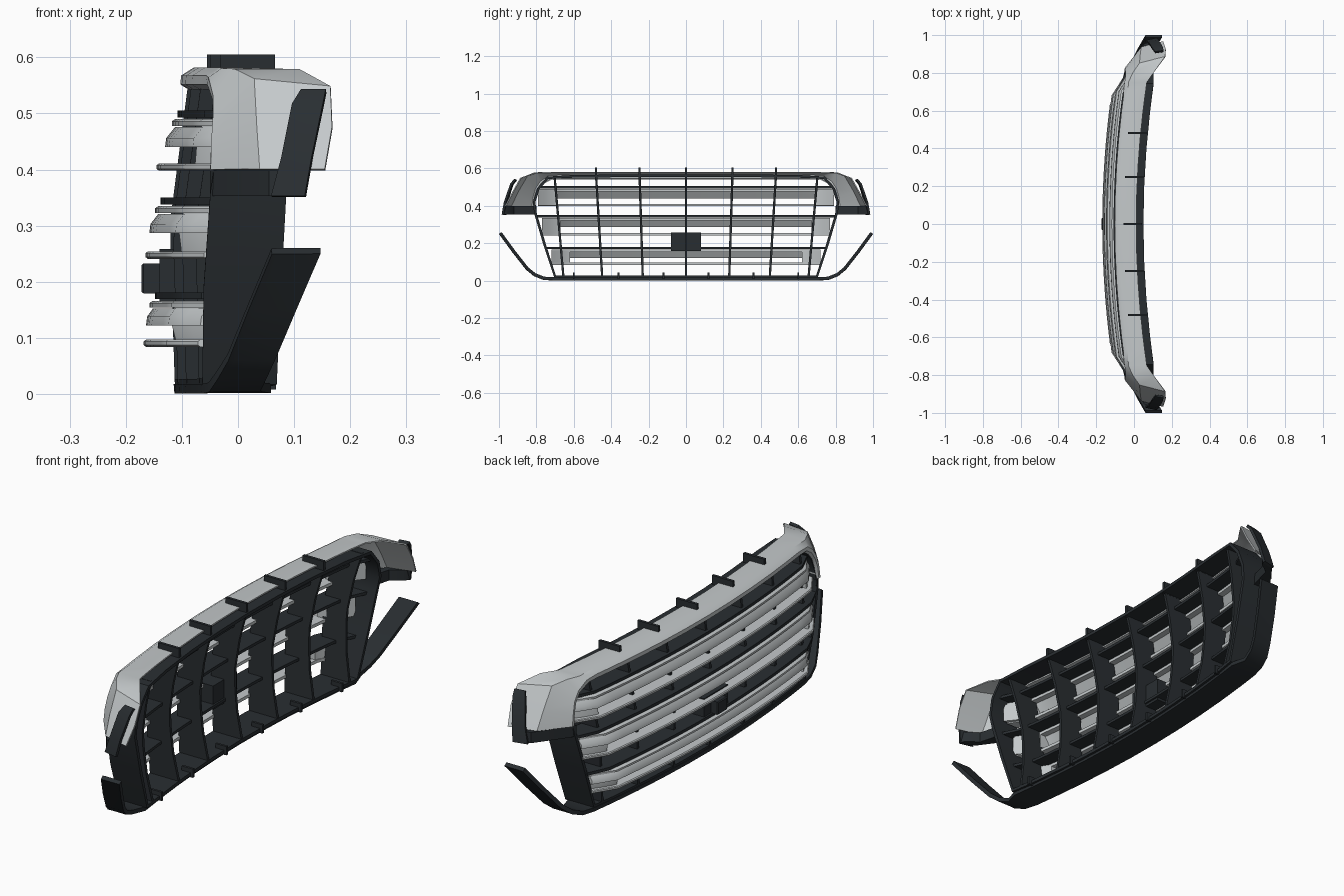
import bpy, bmesh
from mathutils import Vector

if "Cube" in bpy.data.objects:
    bpy.data.objects.remove(bpy.data.objects["Cube"])


def material(name, c):
    m = bpy.data.materials.new(name)
    m.diffuse_color = (*c, 1)
    m.use_nodes = True
    m.node_tree.nodes["Principled BSDF"].inputs["Base Color"].default_value = m.diffuse_color
    return m


CHROME = material("chrome", (0.55, 0.58, 0.59))
DARK = material("dark_plastic", (0.022, 0.027, 0.031))


def interp(t, pts):
    if t <= pts[0][0]:
        return pts[0][1]
    for (a, u), (b, v) in zip(pts, pts[1:]):
        if t <= b:
            return u + (v - u) * (t - a) / (b - a)
    return pts[-1][1]


def bow(y):
    return 0.1 * y * y


def half_width(z):
    return interp(z, [(0.02, 0.70), (0.36, 0.805), (0.42, 0.812), (0.49, 0.79), (0.55, 0.74)])


def flip(p):
    return (p[0], -p[1], p[2])


def symmetric(half):
    # rows listed from the middle outwards -> full width
    return [[flip(p) for p in r] for r in reversed(half[1:])] + half


def sheet(name, rows, mat, thick=0.0, loop=False, tube=False):
    # skin rows of points; tube closes each row into a capped section
    bm = bmesh.new()
    vs = [[bm.verts.new(p) for p in r] for r in rows]
    n = len(rows[0])
    pairs = list(zip(vs, vs[1:])) + ([(vs[-1], vs[0])] if loop else [])
    for a, b in pairs:
        for i in range(n if tube else n - 1):
            j = (i + 1) % n
            bm.faces.new((a[i], a[j], b[j], b[i]))
    if tube:
        bm.faces.new(vs[0])
        bm.faces.new(vs[-1])
    bmesh.ops.recalc_face_normals(bm, faces=bm.faces)
    me = bpy.data.meshes.new(name)
    bm.to_mesh(me)
    bm.free()
    me.materials.append(mat)
    ob = bpy.data.objects.new(name, me)
    bpy.context.collection.objects.link(ob)
    bpy.ops.object.select_all(action='DESELECT')
    ob.select_set(True)
    bpy.context.view_layer.objects.active = ob
    if thick:
        s = ob.modifiers.new("thickness", 'SOLIDIFY')
        s.thickness, s.offset = thick, 0
        bpy.ops.object.modifier_apply(modifier=s.name)
    bpy.ops.object.shade_smooth_by_angle(angle=0.6)
    return ob


def cross_bar(name, section, width, mat, tip=0.0):
    # closed (x, z) section swept across the bowed grille, ends swept back
    knee = width - 0.09
    ys = [knee * i / 8 for i in range(9)] + [width - 0.045, width]
    back = lambda y: bow(y) + max(0, y - knee) * tip
    sheet(name, symmetric([[(x + back(y), y, z) for x, z in section] for y in ys]), mat, tube=True)


def rect(x0, x1, z0, z1):
    return [(x0, z0), (x1, z0), (x1, z1), (x0, z1)]


# Dark surrounding frame
FRONT = [(0, -0.112), (0.3, -0.122), (0.56, -0.088)]
BACK = [(0, 0.02), (0.35, 0.02), (0.56, 0.05)]
edge = [(0, .02), (.2, .02), (.4, .02), (.6, .02), (.70, .022), (.755, .19), (.805, .36), (.812, .42),
        (.79, .49), (.74, .55), (.6, .558), (.4, .56), (.2, .56), (0, .56)]
edge += [(-y, z) for y, z in reversed(edge[1:-1])]
sheet("outer_frame", [[(interp(z, FRONT) + bow(y), y, z), (interp(z, BACK) + bow(y), y, z)]
                      for y, z in edge], DARK, 0.014, loop=True)

# Vertical ribs, splayed outwards towards the top, with tabs above the frame
RIB_BACK = [(0.02, 0.02), (0.15, -0.005), (0.3, -0.015), (0.45, 0.01), (0.56, 0.04)]
for y0 in (-0.68, -0.465, -0.24, 0, 0.24, 0.465, 0.68):
    rows = []
    for i in range(10):
        z = 0.02 + 0.06 * i
        y = y0 * (1 + (z - 0.3) * 0.13)
        rows.append([(interp(z, FRONT) + bow(y), y, z), (interp(z, RIB_BACK) + bow(y), y, z)])
    sheet("vertical_rib", rows, DARK, 0.012)
    if abs(y0) < 0.5:
        y = y0 * 1.035
        b = bow(y)
        sheet("top_tab", [[(-0.055 + b, y, z), (0.043 + b, y, z)] for z in (0.55, 0.605)], DARK, 0.012)

# Three slat groups: dark fin, top lip, sloped face, lower blade and end caps
groups = [(0.490, -0.118, 0.440, -0.130, 0.398, -0.145),
          (0.335, -0.148, 0.287, -0.158, 0.241, -0.165),
          (0.166, -0.158, 0.122, -0.164, 0.084, -0.168)]
for zt, xt, zm, xm, zb, xb in groups:
    w = half_width((zt + zb) / 2) - 0.012
    cross_bar("slat_fin", rect(xt + 0.01, xt + 0.105, zt + 0.003, zt + 0.015), half_width(zt + .01), DARK, 0.3)
    cross_bar("slat_lip", [(xt, zt - 0.012), (xt + 0.045, zt - 0.012), (xt + 0.045, zt),
                           (xt + 0.006, zt), (xt, zt - 0.004)], w, CHROME, 0.5)
    cross_bar("slat_face", [(xm, zm), (xm + 0.008, zm), (xt + 0.02, zt - 0.014), (xt + 0.006, zt - 0.014),
                            (xm + 0.002, zm + 0.016)], w, CHROME, 0.5)
    cross_bar("slat_blade", [(xb, zb + 0.003), (xb + 0.004, zb), (xb + 0.06, zb), (xb + 0.06, zb + 0.013),
                             (xb + 0.004, zb + 0.013), (xb, zb + 0.010)], w, CHROME, 0.5)
    for s in (-1, 1):
        rows = []
        for y, dx in ((w - 0.10, 0.0), (w - 0.085, 0.004), (w - 0.04, 0.026), (w, 0.052)):
            b = bow(y) + dx
            rows.append([(x + b, s * y, z) for x, z in
                         ((xb + 0.02, zb + 0.005), (xm + 0.008, zm), (xt + 0.006, zt - 0.008),
                          (xt + 0.045, zt - 0.008), (xt + 0.045, zb + 0.005))])
        sheet("slat_end_cap", rows, CHROME, tube=True)


# Chrome surround: top band that folds down into the two wings
sec = [(-.04, .543), (-.088, .546), (-.100, .553), (-.099, .566), (-.078, .579), (.012, .578)]
half = [[(x + bow(y), y, z) for x, z in sec] for y in (0, .15, .3, .45, .6, .67)]
half += [
    [(.00, .72, .543), (-.042, .72, .546), (-.052, .725, .553), (-.05, .735, .563), (-.028, .75, .578), (.068, .75, .577)],
    [(.01, .765, .52), (-.034, .765, .52), (-.042, .772, .524), (-.042, .78, .532), (-.005, .80, .577), (.11, .81, .576)],
    [(.01, .79, .49), (-.035, .79, .49), (-.042, .797, .49), (-.042, .805, .495), (.03, .85, .56), (.165, .885, .547)],
    [(.01, .803, .45), (-.037, .803, .45), (-.045, .81, .45), (-.045, .818, .45), (.035, .90, .475), (.168, .925, .475)],
    [(.01, .81, .40), (-.04, .81, .40), (-.047, .815, .40), (-.046, .825, .40), (.04, .935, .40), (.155, .965, .40)],
]
sheet("chrome_surround", symmetric(half), CHROME, 0.006)

# Dark parts around the wings
for s in (-1, 1):
    plan = [(-.05, .80), (-.04, .825), (.055, .955), (.12, .975), (.11, .955), (.06, .92), (.03, .81)]
    sheet("wing_underside", [[(x, s * y, z) for x, y in plan] for z in (.353, .398)], DARK, tube=True)
    sheet("wing_end_strip", [[(.06, s * .966, .352), (.12, s * .980, .352)],
                             [(.078, s * .958, .42), (.132, s * .968, .42)],
                             [(.097, s * .928, .515), (.152, s * .935, .515)],
                             [(.113, s * .908, .54), (.157, s * .915, .54)]], DARK, 0.012)

# Lower lip rising into side arms: y, z, front x, back x
lip = [(y, .01, -.114 + bow(y), .01 + bow(y)) for y in (0, .15, .3, .45, .6, .70)]
lip += [(.76, .013, -.052, .04), (.81, .033, -.038, .05), (.85, .066, -.018, .066),
        (.92, .155, .018, .104), (.993, .255, .06, .147)]
sheet("lower_lip", symmetric([[(a, y, z - .001), (a + .012, y, z), (b, y, z)] for y, z, a, b in lip]), DARK, 0.017)

# Rear bottom clips
for y in (-.6, -.36, -.12, .12, .36, .6):
    sheet("bottom_clip", [[(-.02 + bow(y), y, z), (.032 + bow(y), y, z)] for z in (.008, .045)], DARK, 0.01)

# Central sensor housing and its front lens
sheet("sensor_housing", [[(x, y, z) for y, z in ((-.08, .158), (.08, .158), (.08, .258), (-.08, .258))]
                         for x in (-.14, -.06)], DARK, tube=True)
sheet("sensor_lens", [[(x, y * k, .206 + z * k) for y, z in ((-.032, -.027), (.032, -.027), (.032, .027), (-.032, .027))]
                      for x, k in ((-.14, 1), (-.168, 1), (-.172, .88))], DARK, tube=True)
